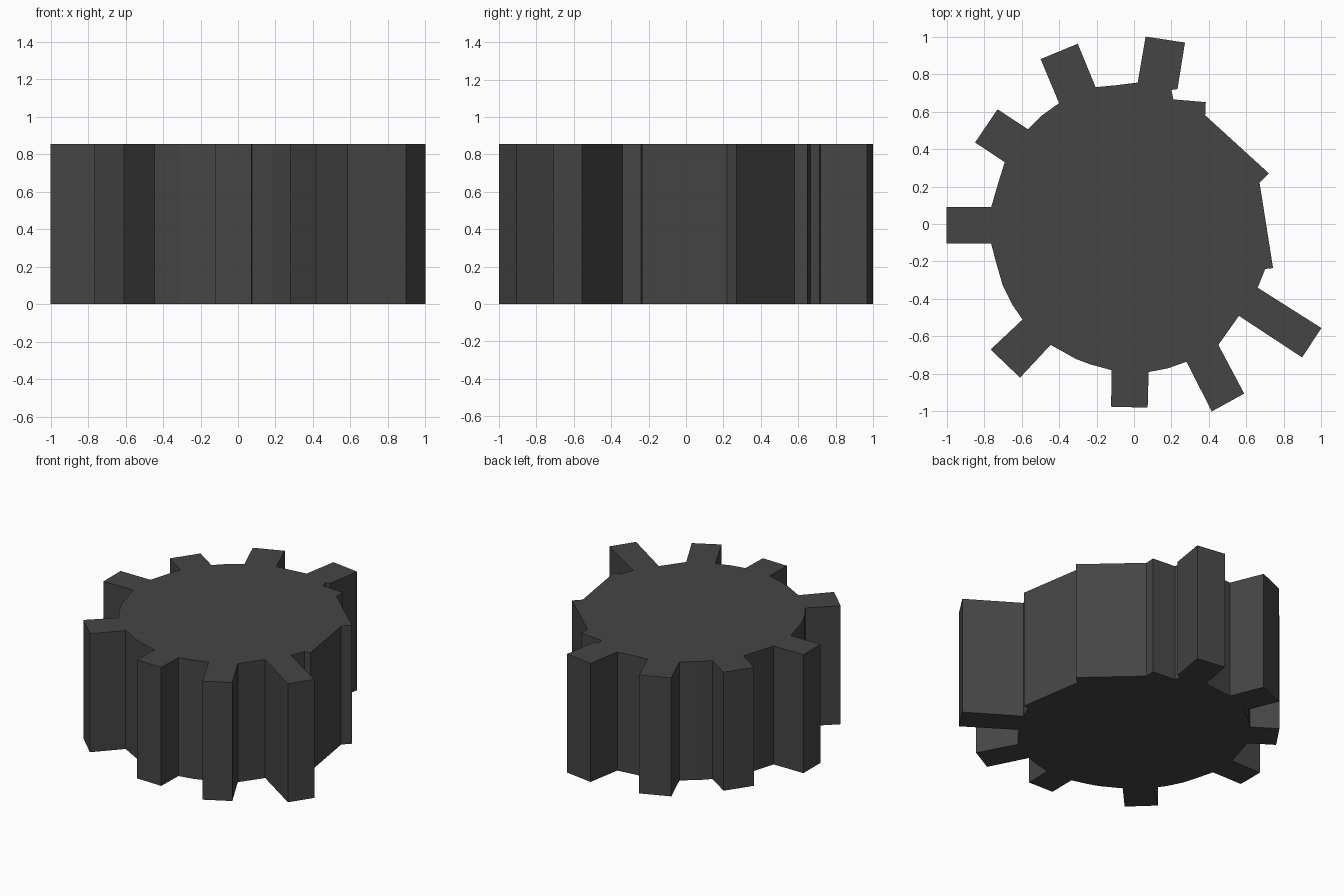
import bpy, bmesh

HEIGHT = 0.855

# Worn gear outline, counter-clockwise: stretches of hub rim, with a tooth
# (root, tip, tip, root) between each of them
hub_right = [(0.70, -0.24), (0.742, -0.235), (0.67, 0.22), (0.72, 0.27),
             (0.38, 0.58), (0.383, 0.65), (0.21, 0.665), (0.20, 0.715)]
tooth_1 = [(0.232, 0.72), (0.272, 0.968), (0.062, 1.0), (0.02, 0.755)]
hub_1 = [(-0.10, 0.74)]
tooth_2 = [(-0.205, 0.73), (-0.30, 0.962), (-0.498, 0.88), (-0.40, 0.645)]
hub_2 = [(-0.49, 0.58)]
tooth_3 = [(-0.565, 0.505), (-0.728, 0.612), (-0.848, 0.435), (-0.69, 0.33)]
hub_3 = [(-0.73, 0.20)]
tooth_4 = [(-0.762, 0.09), (-1.0, 0.09), (-1.0, -0.105), (-0.762, -0.105)]
hub_4 = [(-0.74, -0.19), (-0.70, -0.33), (-0.65, -0.43)]
tooth_5 = [(-0.595, -0.51), (-0.765, -0.67), (-0.608, -0.82), (-0.445, -0.645)]
hub_5 = [(-0.31, -0.72), (-0.23, -0.75)]
tooth_6 = [(-0.12, -0.78), (-0.122, -0.975), (0.073, -0.98), (0.078, -0.79)]
hub_6 = [(0.18, -0.77)]
tooth_7 = [(0.28, -0.735), (0.415, -1.0), (0.588, -0.905), (0.45, -0.645)]
tooth_8 = [(0.56, -0.49), (0.897, -0.712), (1.0, -0.555), (0.66, -0.34)]

outline = (hub_right + tooth_1 + hub_1 + tooth_2 + hub_2 + tooth_3 + hub_3
           + tooth_4 + hub_4 + tooth_5 + hub_5 + tooth_6 + hub_6
           + tooth_7 + tooth_8)

# Extrude the outline into a solid gear with flat faces
bm = bmesh.new()
base = bm.faces.new([bm.verts.new((x, y, 0)) for x, y in outline])
result = bmesh.ops.extrude_face_region(bm, geom=[base], use_keep_orig=True)
top = [v for v in result["geom"] if isinstance(v, bmesh.types.BMVert)]
bmesh.ops.translate(bm, verts=top, vec=(0, 0, HEIGHT))
bmesh.ops.recalc_face_normals(bm, faces=bm.faces)

mesh = bpy.data.meshes.new("gear")
bm.to_mesh(mesh)
bm.free()
gear = bpy.data.objects.new("gear", mesh)
bpy.context.collection.objects.link(gear)

# Dark metal
metal = bpy.data.materials.new("dark_metal")
metal.diffuse_color = (0.06, 0.06, 0.06, 1)
mesh.materials.append(metal)
